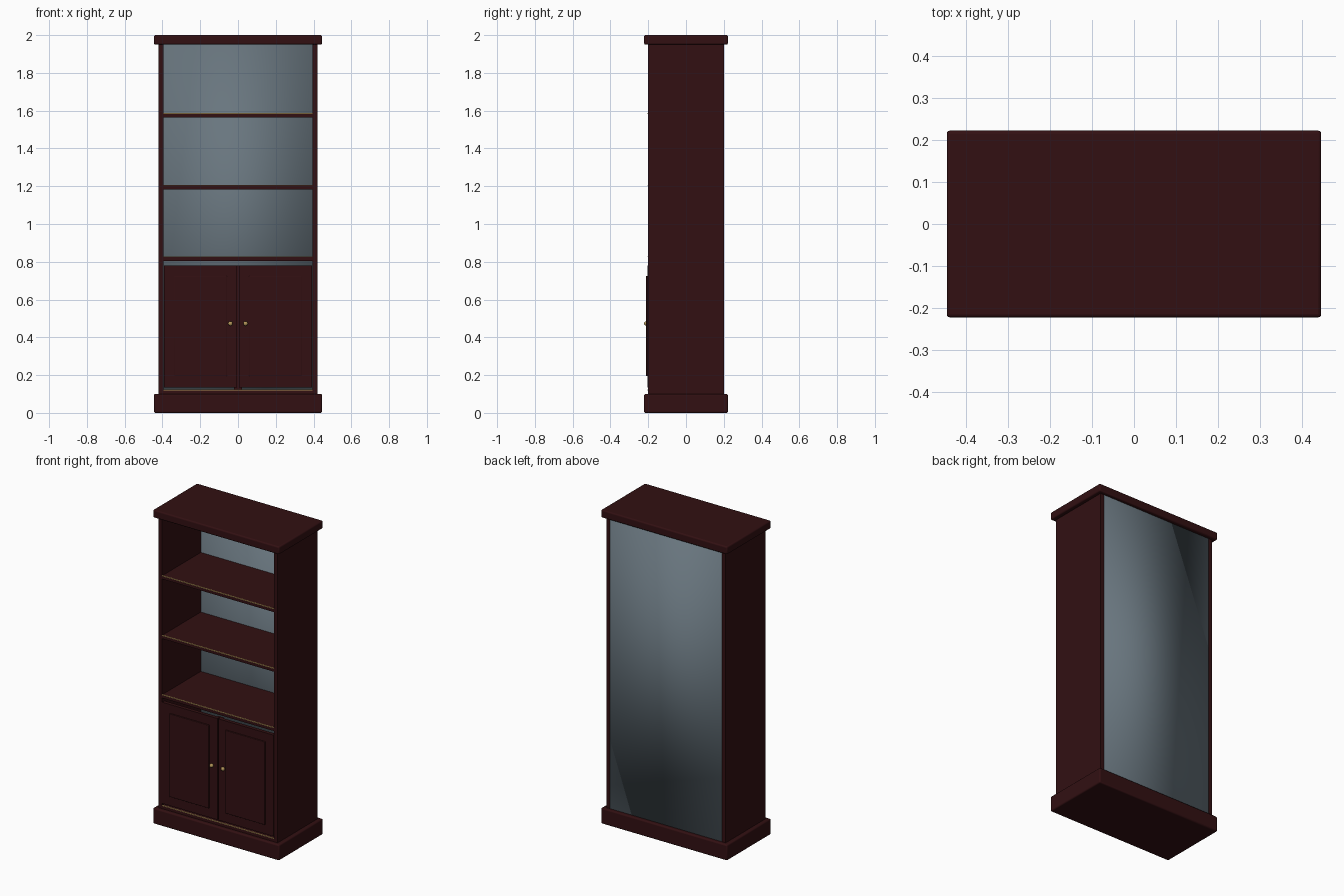
import bpy

cube = bpy.data.objects.get("Cube")
if cube:
    bpy.data.objects.remove(cube, do_unlink=True)


def make_material(name, color, metallic=0.0, roughness=0.5):
    mat = bpy.data.materials.new(name)
    mat.use_nodes = True
    mat.diffuse_color = (*color, 1)
    bsdf = mat.node_tree.nodes["Principled BSDF"]
    bsdf.inputs["Base Color"].default_value = (*color, 1)
    bsdf.inputs["Metallic"].default_value = metallic
    bsdf.inputs["Roughness"].default_value = roughness
    return mat


wood = make_material("dark red wood", (0.032, 0.005, 0.006))
slate = make_material("slate blue panel", (0.14, 0.18, 0.21))
brass = make_material("brass", (0.45, 0.30, 0.10))


def box(name, x, y, z, mat=wood, bevel=0.0):
    """Box from (min, max) pairs, with optional rounded edges."""
    spans = (x, y, z)
    bpy.ops.mesh.primitive_cube_add(size=1, location=[(a + b) / 2 for a, b in spans])
    obj = bpy.context.object
    obj.name = name
    obj.scale = [b - a for a, b in spans]
    bpy.ops.object.transform_apply(location=False, rotation=False, scale=True)
    obj.data.materials.append(mat)
    if bevel:
        mod = obj.modifiers.new("rounded edges", "BEVEL")
        mod.width, mod.segments = bevel, 3
        bpy.ops.object.shade_smooth_by_angle()
    return obj


def mirrored(side, a, b):
    return tuple(sorted((side * a, side * b)))


half_w, half_d = 0.395, 0.2

# Plinth and crown
for name, z in (("plinth", (0, 0.1)), ("crown", (1.95, 2.0))):
    box(name, (-0.445, 0.445), (-0.222, 0.222), z, bevel=0.008)

# Back panel, softly shaded across its whole surface
box("back_panel", (-half_w, half_w), (0.19, half_d), (0.1, 1.95), slate)
bpy.ops.object.shade_smooth()

# Shelves with a thin brass strip along the front edge
for name, bottom, top in (("bottom_shelf", 0.1, 0.12), ("lower_shelf", 0.805, 0.826),
                          ("middle_shelf", 1.183, 1.204), ("upper_shelf", 1.563, 1.584)):
    box(name, (-half_w, half_w), (-half_d, 0.19), (bottom, top))
    box(name + "_trim", (-half_w, half_w), (-0.203, -0.197), (top - 0.001, top + 0.003), brass)

# Stile closing the slit between the doors
box("door_stile", (-0.02, 0.02), (-0.18, -0.17), (0.12, 0.78))

# Side walls, doors and knobs
for side, label in ((1, "left"), (-1, "right")):
    box(label + "_side", mirrored(side, half_w, 0.42), (-half_d, half_d), (0.1, 1.95))
    box(label + "_door", mirrored(side, 0.004, 0.392), (-0.203, -0.18), (0.135, 0.78))
    box(label + "_door_panel", mirrored(side, 0.058, 0.337), (-0.211, -0.202), (0.195, 0.725),
        bevel=0.003)
    bpy.ops.mesh.primitive_cylinder_add(vertices=16, radius=0.005, depth=0.012,
                                        location=(side * 0.04, -0.207, 0.473),
                                        rotation=(1.5708, 0, 0))
    stem = bpy.context.object
    stem.name = label + "_knob_stem"
    bpy.ops.mesh.primitive_uv_sphere_add(segments=24, ring_count=12, radius=0.012,
                                         location=(side * 0.04, -0.21, 0.473))
    knob = bpy.context.object
    knob.name = label + "_knob"
    for part in (stem, knob):
        part.data.materials.append(brass)
    bpy.ops.object.shade_smooth()
